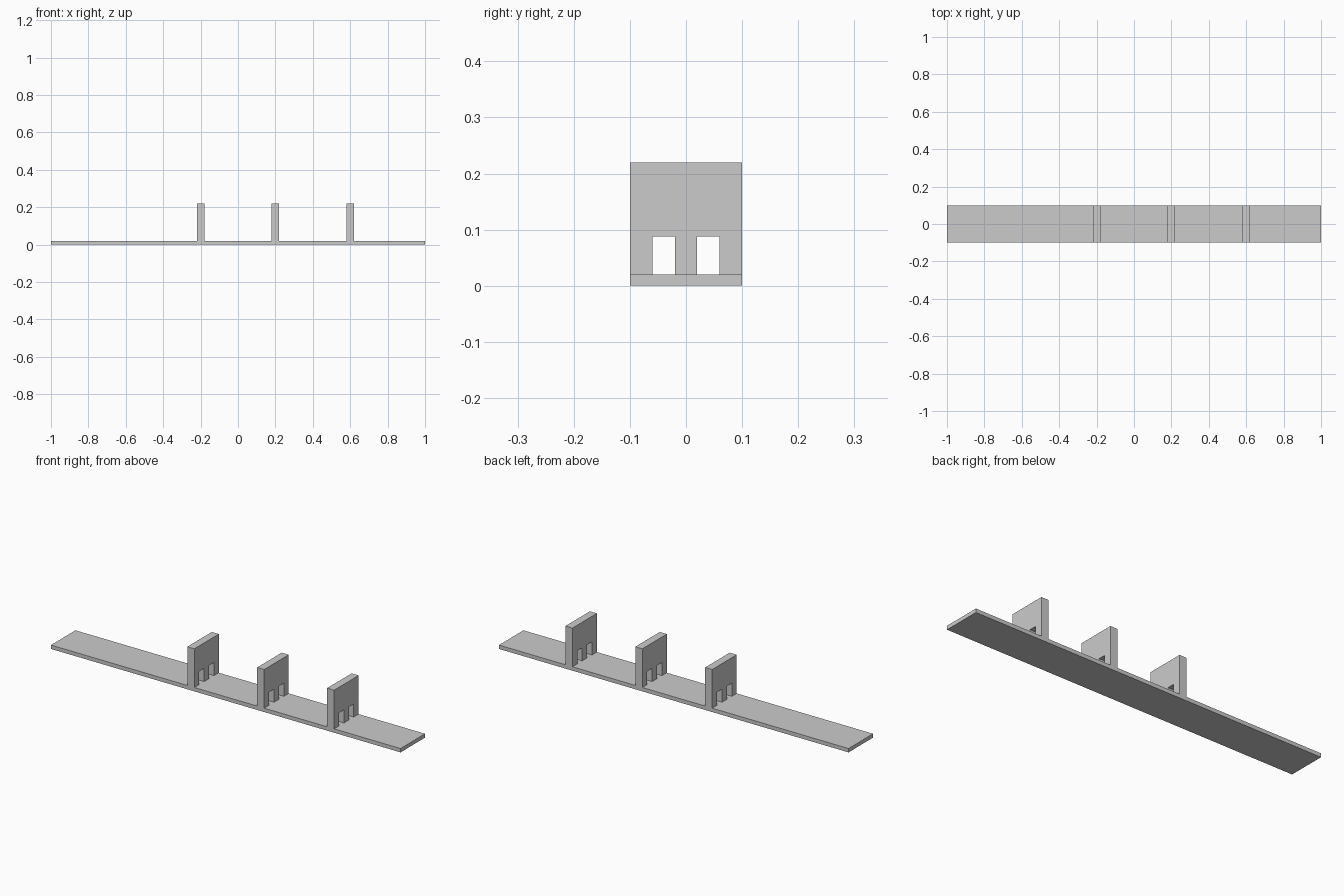
import bpy, bmesh

if "Cube" in bpy.data.objects:
    bpy.data.objects.remove(bpy.data.objects["Cube"])

WALL_X = (-0.2, 0.2, 0.6)
THICK = 0.04
BASE_TOP, WALL_TOP, DOOR_TOP = 0.02, 0.22, 0.088


def finish(name, bm):
    bmesh.ops.recalc_face_normals(bm, faces=bm.faces)
    mesh = bpy.data.meshes.new(name)
    bm.to_mesh(mesh)
    bm.free()
    obj = bpy.data.objects.new(name, mesh)
    bpy.context.collection.objects.link(obj)
    return obj


# Long flat base strip
bm = bmesh.new()
bmesh.ops.create_cube(bm, size=1)
bmesh.ops.scale(bm, vec=(2, 0.2, BASE_TOP), verts=bm.verts)
bmesh.ops.translate(bm, vec=(0, 0, BASE_TOP / 2), verts=bm.verts)
finish("base_strip", bm)

# Wall outline with two doorways, as half profile mirrored across y
half = [(0.02, BASE_TOP), (0.02, DOOR_TOP), (0.06, DOOR_TOP),
        (0.06, BASE_TOP), (0.1, BASE_TOP), (0.1, WALL_TOP)]
outline = half + [(-y, z) for y, z in reversed(half)]

# Three identical walls across the strip
for i, x in enumerate(WALL_X):
    bm = bmesh.new()
    face = bm.faces.new([bm.verts.new((x - THICK / 2, y, z)) for y, z in outline])
    ext = bmesh.ops.extrude_face_region(bm, geom=[face], use_keep_orig=True)
    moved = [g for g in ext["geom"] if isinstance(g, bmesh.types.BMVert)]
    bmesh.ops.translate(bm, vec=(THICK, 0, 0), verts=moved)
    finish(f"doorway_wall_{i + 1}", bm)
